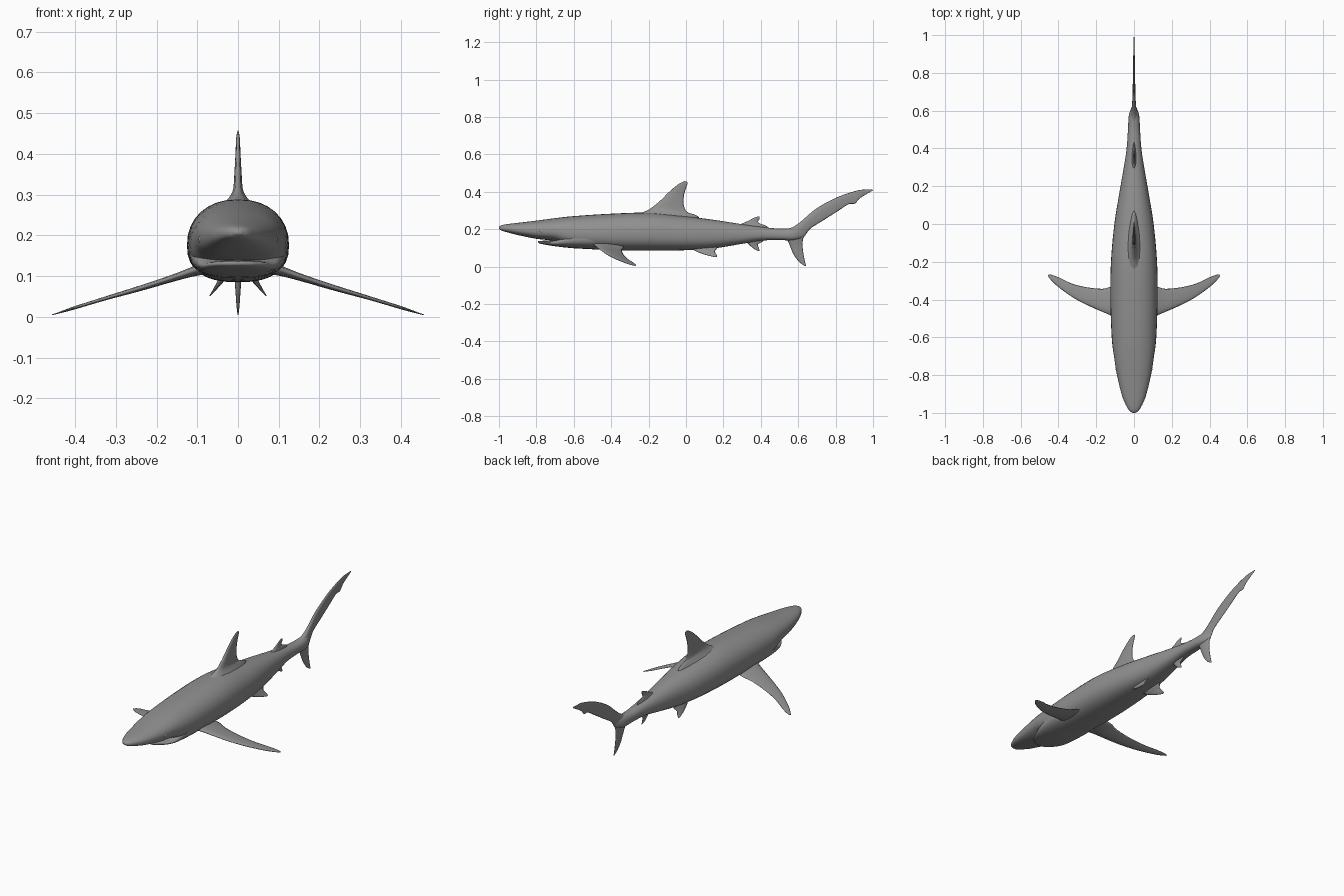
import bpy, bmesh
from math import sin, cos, pi, copysign
from mathutils import Vector

grey = bpy.data.materials.new("dark_grey_skin")
grey.diffuse_color = (0.28, 0.28, 0.28, 1)


def spline(rows, steps):
    """Catmull-Rom interpolation through rows of numbers."""
    out = []
    for i in range(len(rows) - 1):
        a, b, c, d = (rows[max(i - 1, 0)], rows[i], rows[i + 1],
                      rows[min(i + 2, len(rows) - 1)])
        for s in range(steps):
            t = s / steps
            out.append([0.5 * (2 * q + (r - p) * t + (2 * p - 5 * q + 4 * r - u) * t * t
                               + (3 * q - p - 3 * r + u) * t ** 3)
                        for p, q, r, u in zip(a, b, c, d)])
    out.append(list(rows[-1]))
    return out


def loft(name, rings, mirror=False):
    """Skin closed rings of points and cap both ends."""
    bm = bmesh.new()
    vs = [[bm.verts.new(p) for p in ring] for ring in rings]
    n = len(vs[0])
    for a, b in zip(vs, vs[1:]):
        for i in range(n):
            j = (i + 1) % n
            bm.faces.new((a[i], a[j], b[j], b[i]))
    bm.faces.new(vs[0])
    bm.faces.new(vs[-1])
    bmesh.ops.recalc_face_normals(bm, faces=bm.faces)
    me = bpy.data.meshes.new(name)
    bm.to_mesh(me)
    bm.free()
    me.shade_smooth()
    me.materials.append(grey)
    ob = bpy.data.objects.new(name, me)
    bpy.context.collection.objects.link(ob)
    if mirror:
        ob.modifiers.new("mirror", 'MIRROR').use_mirror_merge = False
    return ob


def power(v, n):
    return copysign(abs(v) ** (2 / n), v)


def body_part(name, rows, waist=0.45, low=2.5, sides=32):
    """Rows: y, bottom z, top z, half width."""
    rings = []
    for y, bot, top, w in spline(rows, 5):
        mid = bot + (top - bot) * waist
        ring = []
        for i in range(sides):
            a = 2 * pi * i / sides
            n = 2.2 if sin(a) > 0 else low
            h = top - mid if sin(a) > 0 else mid - bot
            ring.append((w * power(cos(a), n), y, mid + h * power(sin(a), n)))
        rings.append(ring)
    return loft(name, rings)


def fin(name, rows, normal=(1, 0, 0), mirror=False, sides=14):
    """Rows: leading xyz, trailing xyz, half thickness; streamlined section."""
    nrm = Vector(normal).normalized()
    rings = []
    for r in spline(rows, 5):
        lead, trail, th = Vector(r[:3]), Vector(r[3:6]), max(r[6], 0.0008)
        ring = []
        for i in range(sides):
            a = 2 * pi * i / sides
            u = (1 - cos(a)) / 2
            ring.append(lead.lerp(trail, u) + nrm * th * sin(a) * (1.25 - 0.75 * u))
        rings.append(ring)
    return loft(name, rings, mirror)


def flat_fin(name, rows):
    """Rows on the centre plane: leading yz, trailing yz, half thickness."""
    return fin(name, [(0, a, b, 0, c, d, t) for a, b, c, d, t in rows])


# Body with overhanging snout
body_part("body", [
    (-1.0, 0.203, 0.213, 0.008), (-0.985, 0.192, 0.222, 0.027),
    (-0.95, 0.182, 0.228, 0.047), (-0.9, 0.169, 0.234, 0.066),
    (-0.8, 0.149, 0.246, 0.090), (-0.7, 0.136, 0.259, 0.106),
    (-0.6, 0.102, 0.270, 0.118), (-0.4, 0.088, 0.283, 0.125),
    (-0.2, 0.085, 0.288, 0.122), (0.0, 0.088, 0.269, 0.104),
    (0.15, 0.098, 0.250, 0.080), (0.3, 0.122, 0.227, 0.054),
    (0.4, 0.139, 0.213, 0.039), (0.5, 0.142, 0.203, 0.032),
    (0.57, 0.140, 0.205, 0.028), (0.61, 0.150, 0.205, 0.016),
    (0.635, 0.165, 0.195, 0.004)])

# Lower jaw, separated from the snout by the mouth gap
body_part("lower_jaw", [
    (-0.79, 0.128, 0.136, 0.012), (-0.78, 0.123, 0.138, 0.040),
    (-0.75, 0.117, 0.139, 0.068), (-0.7, 0.109, 0.142, 0.092),
    (-0.65, 0.103, 0.165, 0.107), (-0.58, 0.097, 0.190, 0.116),
    (-0.48, 0.095, 0.200, 0.116), (-0.38, 0.110, 0.200, 0.095)], waist=0.55)

# Centre-line fins; roots flare into the body
flat_fin("first_dorsal_fin", [
    (-0.32, 0.255, 0.04, 0.235, 0.070), (-0.26, 0.280, 0.070, 0.260, 0.042),
    (-0.205, 0.302, 0.050, 0.277, 0.022), (-0.175, 0.322, 0.006, 0.293, 0.013),
    (-0.135, 0.355, -0.012, 0.330, 0.010),
    (-0.09, 0.400, -0.010, 0.385, 0.007), (-0.045, 0.438, 0.004, 0.430, 0.005),
    (-0.02, 0.452, 0.009, 0.448, 0.003), (-0.006, 0.457, 0.004, 0.456, 0.001)])
flat_fin("second_dorsal_fin", [
    (0.26, 0.205, 0.42, 0.190, 0.022), (0.295, 0.228, 0.435, 0.214, 0.010),
    (0.335, 0.246, 0.388, 0.235, 0.005), (0.36, 0.260, 0.392, 0.254, 0.003),
    (0.382, 0.268, 0.393, 0.267, 0.001)])
flat_fin("anal_fin", [
    (0.29, 0.145, 0.41, 0.155, 0.012), (0.325, 0.128, 0.415, 0.138, 0.008),
    (0.345, 0.110, 0.385, 0.119, 0.005), (0.365, 0.094, 0.390, 0.100, 0.003),
    (0.385, 0.084, 0.393, 0.085, 0.001)])

# Tail lobes
flat_fin("upper_tail_lobe", [
    (0.50, 0.198, 0.60, 0.140, 0.024), (0.565, 0.209, 0.632, 0.160, 0.018),
    (0.615, 0.242, 0.665, 0.203, 0.011), (0.69, 0.306, 0.735, 0.248, 0.008),
    (0.78, 0.358, 0.81, 0.296, 0.006), (0.85, 0.387, 0.868, 0.333, 0.005),
    (0.905, 0.404, 0.903, 0.337, 0.004), (0.94, 0.411, 0.932, 0.367, 0.004),
    (0.998, 0.413, 0.999, 0.407, 0.001)])
flat_fin("lower_tail_lobe", [
    (0.52, 0.165, 0.645, 0.190, 0.018), (0.545, 0.135, 0.627, 0.150, 0.015),
    (0.56, 0.100, 0.623, 0.115, 0.010), (0.577, 0.062, 0.627, 0.075, 0.007),
    (0.605, 0.025, 0.635, 0.032, 0.004), (0.635, 0.004, 0.642, 0.005, 0.001)])

# Paired fins
fin("pectoral_fins", [
    (0.06, -0.52, 0.130, 0.06, -0.345, 0.118, 0.018),
    (0.11, -0.49, 0.114, 0.12, -0.333, 0.103, 0.012),
    (0.16, -0.468, 0.097, 0.165, -0.343, 0.090, 0.009),
    (0.24, -0.433, 0.071, 0.25, -0.335, 0.066, 0.007),
    (0.32, -0.391, 0.047, 0.33, -0.315, 0.044, 0.005),
    (0.40, -0.334, 0.023, 0.40, -0.282, 0.022, 0.004),
    (0.44, -0.296, 0.010, 0.436, -0.269, 0.011, 0.002),
    (0.457, -0.275, 0.005, 0.452, -0.268, 0.006, 0.001)],
    normal=(0.29, 0, 0.957), mirror=True)
fin("pelvic_fins", [
    (0.025, 0.01, 0.115, 0.025, 0.165, 0.125, 0.011),
    (0.04, 0.04, 0.090, 0.04, 0.165, 0.098, 0.008),
    (0.052, 0.075, 0.073, 0.05, 0.154, 0.082, 0.005),
    (0.062, 0.115, 0.060, 0.06, 0.163, 0.065, 0.003),
    (0.07, 0.155, 0.051, 0.069, 0.167, 0.053, 0.001)],
    normal=(0.8, 0, 0.6), mirror=True)

# Eyes
for side in (-1, 1):
    bpy.ops.mesh.primitive_uv_sphere_add(segments=16, ring_count=10, radius=0.012,
                                         location=(side * 0.091, -0.77, 0.19))
    eye = bpy.context.object
    eye.name = "eye_left" if side > 0 else "eye_right"
    eye.scale = (0.5, 1.1, 0.9)
    eye.data.materials.append(grey)
    bpy.ops.object.shade_smooth()
